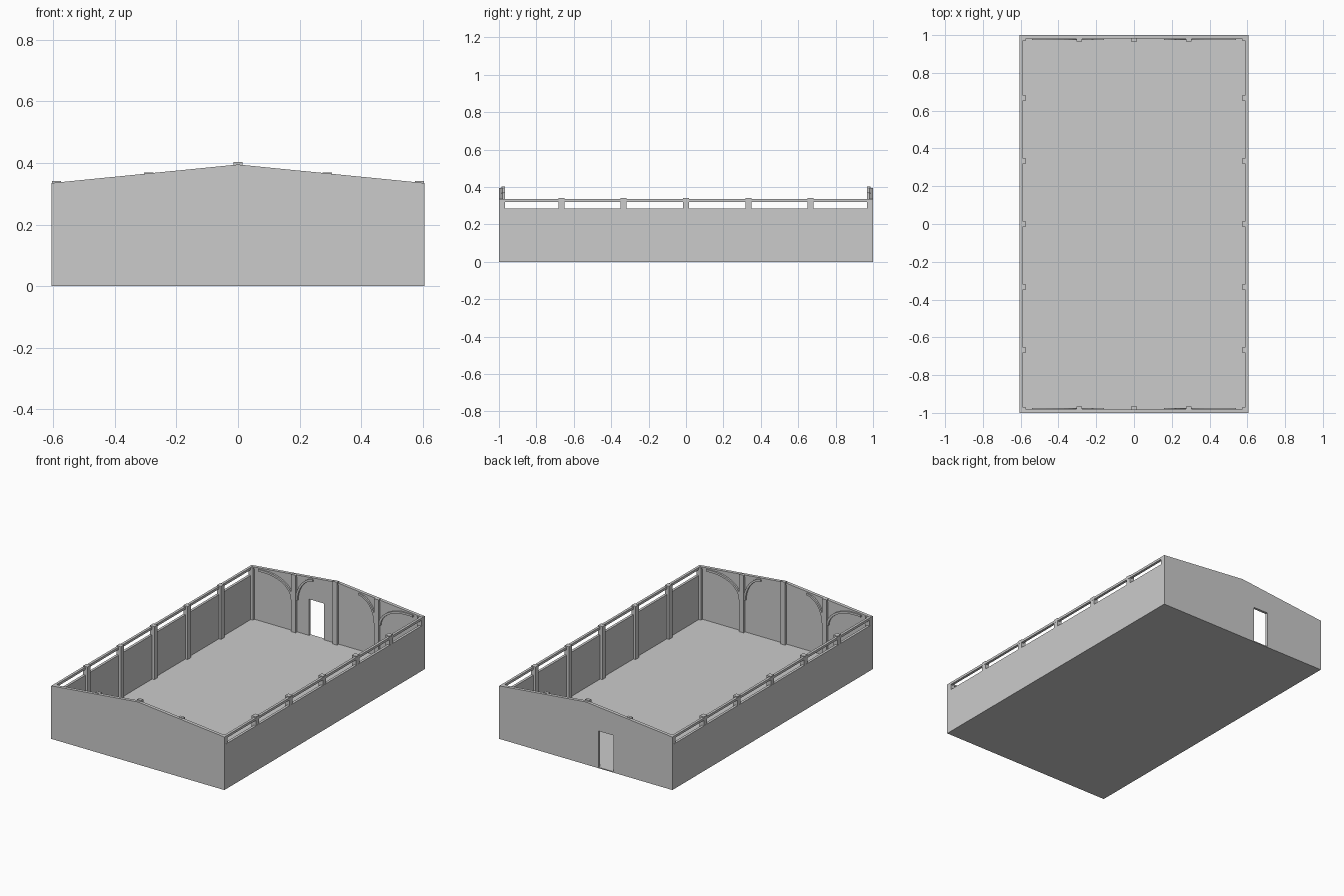
import bpy, bmesh, math

if "Cube" in bpy.data.objects:
    bpy.data.objects.remove(bpy.data.objects["Cube"])

W, L = 0.605, 1.0          # half width, half length
T = 0.016                  # wall thickness
EAVE, RIDGE = 0.335, 0.395
FLOOR = 0.006


def box(name, x0, x1, y0, y1, z0, z1):
    prism(name, [(x0, z0), (x1, z0), (x1, z1), (x0, z1)], y0, y1)


def prism(name, outline, y0, y1):
    """Extrude an x/z outline from y0 to y1."""
    bm = bmesh.new()
    face = bm.faces.new([bm.verts.new((x, y0, z)) for x, z in outline])
    new = bmesh.ops.extrude_face_region(bm, geom=[face])["geom"]
    verts = [v for v in new if isinstance(v, bmesh.types.BMVert)]
    bmesh.ops.translate(bm, verts=verts, vec=(0, y1 - y0, 0))
    bmesh.ops.recalc_face_normals(bm, faces=bm.faces)
    mesh = bpy.data.meshes.new(name)
    bm.to_mesh(mesh)
    bm.free()
    bpy.context.collection.objects.link(bpy.data.objects.new(name, mesh))


def roof(x):
    return RIDGE - (RIDGE - EAVE) * abs(x) / W


def brace(name, post_x, side, reach, drop, y0, y1):
    """Curved timber rising from a post and levelling out under the roof line."""
    n, w = 10, 0.013
    outer, inner = [], []
    for i in range(n + 1):
        a = math.pi / 2 * i / n
        for pts, r, d in ((outer, reach, drop), (inner, reach, drop - w)):
            u = (r if pts is outer else r - 0) - (r - (0 if pts is outer else w)) * math.sin(math.pi / 2 - a)
            x = post_x + side * u
            pts.append((x, roof(x) - 0.008 - drop + d * math.sin(a)))
    prism(name, outer + inner[::-1], y0, y1)


# Floor
box("floor", -W, W, -L, L, 0, FLOOR)

# Gable walls, the back one with a doorway notch
gable = [(W, 0), (W, EAVE), (0, RIDGE), (-W, EAVE), (-W, 0)]
door = [(-0.192, 0), (-0.192, 0.235), (-0.087, 0.235), (-0.087, 0)]
prism("front_wall", gable, -L, -L + T)
prism("back_wall", gable + door, L - T, L)

# Gable timber framing
for end, s in (("front", -1), ("back", 1)):
    def depth(d):
        return sorted((s * (L - T + 0.002), s * (L - d)))

    for x in (-0.29, 0, 0.29):
        box(end + "_post", x - 0.015, x + 0.015, *depth(0.033),
            FLOOR, 0.403 if x == 0 else roof(x) + 0.003)
    for m in (-1, 1):
        prism(end + "_rafter", [(0, RIDGE - 0.012), (m * W * 0.98, roof(W * 0.98) - 0.012),
                                (m * W * 0.98, roof(W * 0.98)), (0, RIDGE)], *depth(0.021))
        brace(end + "_outer_brace", m * 0.30, m, 0.24, 0.15, *depth(0.027))
        brace(end + "_inner_brace", m * 0.28, -m, 0.12, 0.15, *depth(0.027))

# Side walls with a strip of windows between posts
for side, s in (("left", -1), ("right", 1)):
    xa, xb = sorted((s * W, s * (W - T)))
    box(side + "_wall", xa, xb, -L + T, L - T, 0, 0.285)
    box(side + "_top_rail", xa, xb, -L + T, L - T, 0.32, EAVE)
    pa, pb = sorted((s * (W - 0.001), s * (W - 0.031)))
    for i in range(-2, 3):
        y = i / 3
        box(side + "_post", pa, pb, y - 0.016, y + 0.016, FLOOR, 0.341)
    for e in (-1, 1):
        y0, y1 = sorted((e * (L - 0.001), e * (L - 0.032)))
        box(side + "_corner_post", pa, pb, y0, y1, FLOOR, EAVE)
